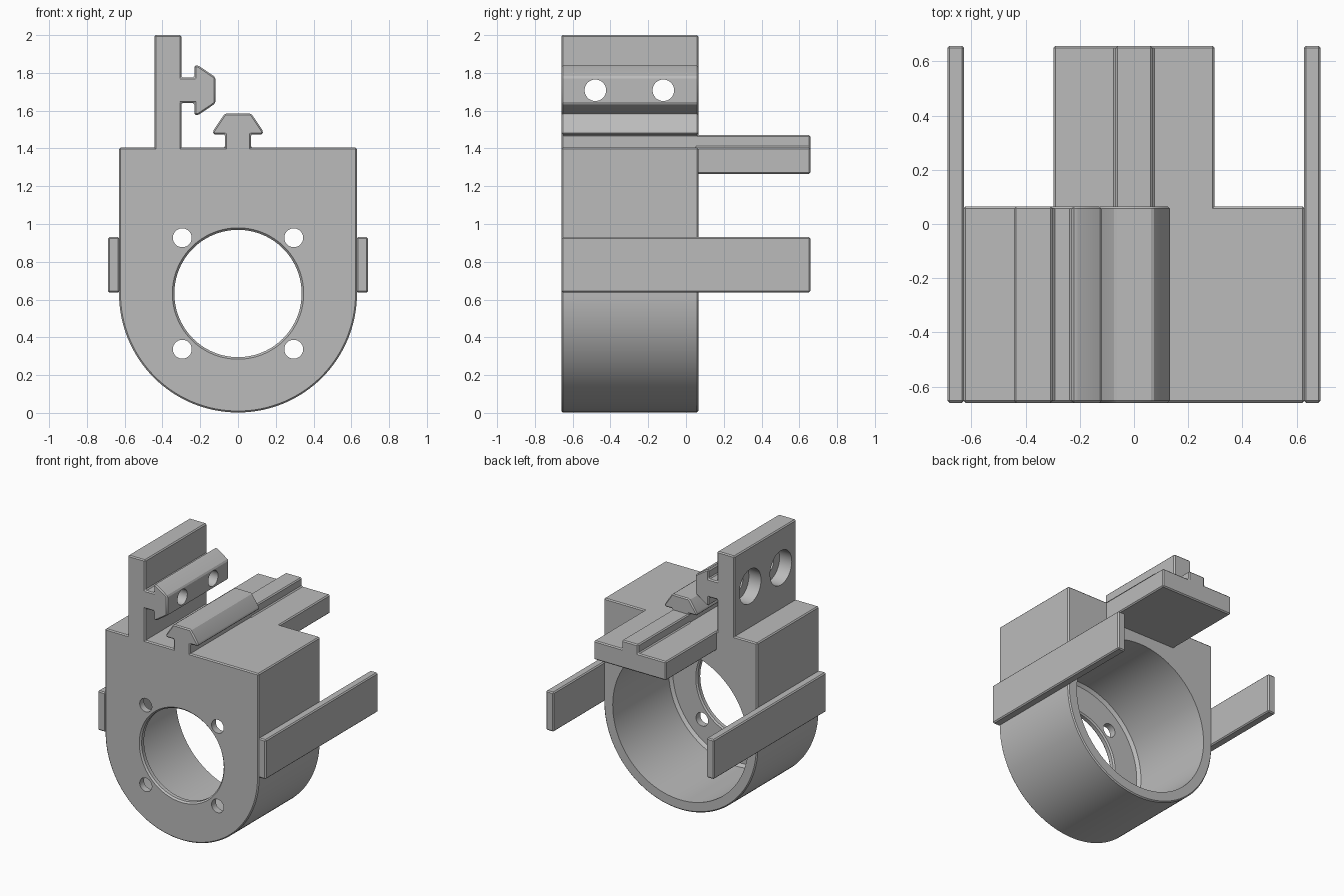
import bpy
import bmesh
from math import cos, sin, pi, radians
from mathutils import Matrix, Vector

cube = bpy.data.objects.get("Cube")
if cube:
    bpy.data.objects.remove(cube, do_unlink=True)

grey = bpy.data.materials.new("plain grey")
grey.use_nodes = True
COLOUR = (0.5, 0.5, 0.5, 1)
grey.diffuse_color = COLOUR
grey.node_tree.nodes["Principled BSDF"].inputs["Base Color"].default_value = COLOUR

FRONT, BACK, REACH = -0.66, 0.065, 0.658
AXIS_Z = 0.632   # height of the main bore axis
RADIUS = 0.63
TOP = 1.405
SINK = 0.02      # how far parts are embedded in the body


def add_object(name, bm):
    bmesh.ops.recalc_face_normals(bm, faces=bm.faces)
    mesh = bpy.data.meshes.new(name)
    bm.to_mesh(mesh)
    bm.free()
    obj = bpy.data.objects.new(name, mesh)
    bpy.context.collection.objects.link(obj)
    mesh.materials.append(grey)
    return obj


def prism(name, outline, y0, y1):
    """Extrude an x-z outline along y and ease its edges."""
    bm = bmesh.new()
    face = bm.faces.new([bm.verts.new((x, y0, z)) for x, z in outline])
    new = bmesh.ops.extrude_face_region(bm, geom=[face])["geom"]
    verts = [v for v in new if isinstance(v, bmesh.types.BMVert)]
    bmesh.ops.translate(bm, verts=verts, vec=(0, y1 - y0, 0))
    obj = add_object(name, bm)
    bevel = obj.modifiers.new("eased edges", "BEVEL")
    bevel.width = 0.008
    bevel.segments = 1
    bevel.limit_method = "ANGLE"
    bevel.angle_limit = radians(30)
    return obj


def lathe(name, profile, centre, axis, steps):
    """Closed turned solid from (radius, distance) pairs along an axis."""
    turn = Vector((0, 0, 1)).rotation_difference(Vector(axis)).to_matrix().to_4x4()
    place = Matrix.Translation(centre) @ turn
    bm = bmesh.new()
    rings = []
    for r, d in profile:
        angles = [2 * pi * i / steps for i in range(steps)]
        rings.append([bm.verts.new(place @ Vector((r * cos(a), r * sin(a), d)))
                      for a in angles])
    for low, high in zip(rings, rings[1:]):
        for i in range(steps):
            j = (i + 1) % steps
            bm.faces.new((low[i], low[j], high[j], high[i]))
    bm.faces.new(rings[0])
    bm.faces.new(rings[-1])
    cutter = add_object(name, bm)
    cutter.hide_render = True
    return cutter


def finish(obj, cutters=()):
    """Bake bevels and cuts, then shade smooth with sharp edges kept."""
    for cutter in cutters:
        cut = obj.modifiers.new("cut", "BOOLEAN")
        cut.operation = "DIFFERENCE"
        cut.solver = "EXACT"
        cut.object = cutter
    graph = bpy.context.evaluated_depsgraph_get()
    graph.update()
    mesh = bpy.data.meshes.new_from_object(obj.evaluated_get(graph))
    obj.modifiers.clear()
    obj.data = mesh
    for cutter in cutters:
        bpy.data.objects.remove(cutter, do_unlink=True)
    bpy.ops.object.select_all(action="DESELECT")
    obj.select_set(True)
    bpy.context.view_layer.objects.active = obj
    bpy.ops.object.shade_smooth_by_angle(angle=radians(28))


def dovetail(base):
    """Neck and flared cap outline, as (across, out) pairs from the surface."""
    half = [(0.068, base), (0.068, 0.07), (0.132, 0.07), (0.132, 0.088), (0.07, 0.18)]
    return half + [(-a, o) for a, o in reversed(half)]


# Housing: square top, round bottom
arc = [(RADIUS * cos(a), AXIS_Z + RADIUS * sin(a))
       for a in (pi + pi * i / 64 for i in range(65))]
housing = prism("housing", arc + [(RADIUS, TOP), (-RADIUS, TOP)], FRONT, BACK)

# Stepped bore behind a thin front wall, with four screw holes
cutters = [lathe("bore_cutter",
                 [(0.357, -0.67), (0.337, -0.648), (0.337, -0.62), (0.347, -0.61),
                  (0.536, -0.61), (0.556, -0.59), (0.556, 0.1)],
                 (0, 0, AXIS_Z), (0, 1, 0), 96)]
for sx in (-1, 1):
    for sz in (-1, 1):
        cutters.append(lathe("screw_cutter", [(0.05, -0.7), (0.05, -0.57)],
                             (sx * 0.295, 0, AXIS_Z + sz * 0.295), (0, 1, 0), 32))
finish(housing, cutters)

# Top dovetail rail
finish(prism("top_rail", [(a, TOP + o) for a, o in dovetail(-SINK)], FRONT, BACK))

# Rear shelf with a guide rib in line with the rail
finish(prism("rear_shelf",
             [(-0.297, 1.265), (0.297, 1.265), (0.297, TOP), (0.068, TOP),
              (0.068, 1.47), (-0.068, 1.47), (-0.068, TOP), (-0.297, TOP)],
             BACK - SINK, REACH))

# Upright plate carrying a sideways dovetail rail
IN, OUT, RAIL_Z = -0.30, -0.443, 1.708
rail = [(IN + o, RAIL_Z + a) for a, o in reversed(dovetail(0))]
upright = prism("upright_plate",
                [(OUT, TOP - SINK), (IN, TOP - SINK)] + rail + [(IN, 2), (OUT, 2)],
                FRONT, BACK)
bolts = [lathe("bolt_cutter",
               [(0.127, -0.1), (0.127, 0.1), (0.057, 0.1), (0.057, 0.4)],
               (OUT, y, RAIL_Z), (1, 0, 0), 40) for y in (-0.48, -0.12)]
finish(upright, bolts)

# Side arms reaching backwards
for name, s in (("left_arm", 1), ("right_arm", -1)):
    finish(prism(name, [(s * 0.627, 0.637), (s * 0.689, 0.637),
                        (s * 0.689, 0.93), (s * 0.627, 0.93)], FRONT, REACH))
